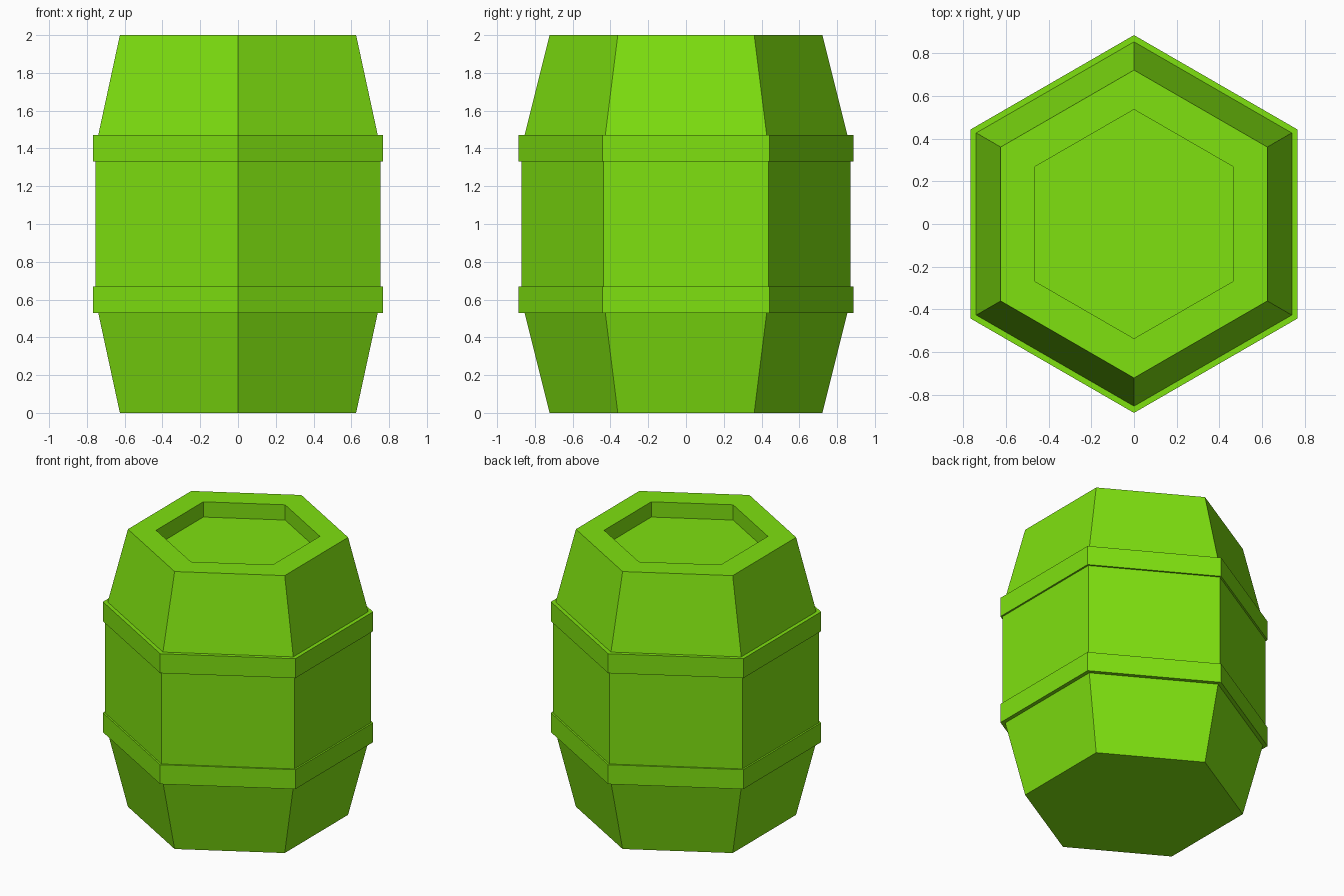
import bpy, bmesh
from math import sin, cos, pi

cube = bpy.data.objects.get("Cube")
if cube:
    bpy.data.objects.remove(cube, do_unlink=True)

SIDES = 6

green = bpy.data.materials.new("lime green")
green.use_nodes = True
colour = (0.21, 0.75, 0.005, 1)
green.diffuse_color = colour
green.node_tree.nodes["Principled BSDF"].inputs["Base Color"].default_value = colour


def lathe(name, profile, closed=False):
    """Sweep (radius, z) points round z in flat sides; cap the ends unless closed."""
    bm = bmesh.new()
    rings = [[bm.verts.new((r * sin(2 * pi * i / SIDES), r * cos(2 * pi * i / SIDES), z))
              for i in range(SIDES)] for r, z in profile]
    pairs = list(zip(rings, rings[1:]))
    if closed:
        pairs.append((rings[-1], rings[0]))
    else:
        bm.faces.new(rings[0])
        bm.faces.new(rings[-1])
    for a, b in pairs:
        for i in range(SIDES):
            j = (i + 1) % SIDES
            bm.faces.new((a[i], a[j], b[j], b[i]))
    bmesh.ops.recalc_face_normals(bm, faces=bm.faces)
    mesh = bpy.data.meshes.new(name)
    bm.to_mesh(mesh)
    bm.free()
    mesh.materials.append(green)
    obj = bpy.data.objects.new(name, mesh)
    bpy.context.collection.objects.link(obj)
    return obj


# Barrel body with tapered ends and a recessed lid
lathe("barrel_body", [(0.722, 0), (0.872, 0.6), (0.872, 1.4), (0.722, 2),
                      (0.537, 2), (0.537, 1.89)])

# Two hoops around the body
for name, z in (("lower_hoop", 0.6), ("upper_hoop", 1.4)):
    lathe(name, [(0.84, z - 0.07), (0.886, z - 0.07),
                 (0.886, z + 0.07), (0.84, z + 0.07)], closed=True)
